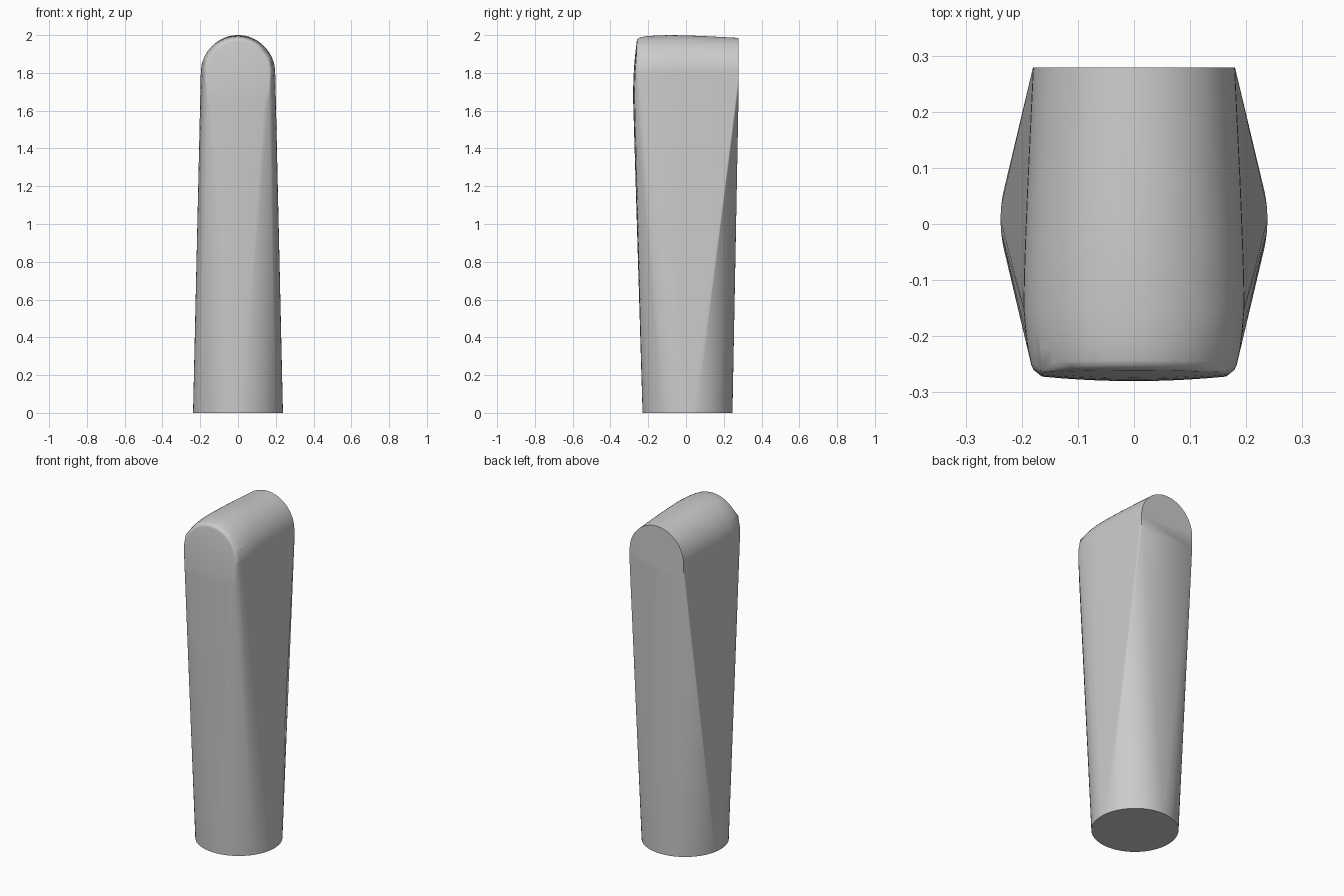
import bpy, bmesh, math

cube = bpy.data.objects.get("Cube")
if cube:
    bpy.data.objects.remove(cube, do_unlink=True)

SPRING = 1.8  # height where the rounded top begins


def front_y(x, z):
    """Gently bowed front that leans back near the top."""
    return -0.28 + 0.3 * x * x + 0.23 * max(0, z - 1.68) ** 2


def arch(half_width, top, steps=32):
    """Points of a half ellipse across the width."""
    for i in range(steps + 1):
        a = math.pi * i / steps
        yield half_width * math.cos(a), SPRING + (top - SPRING) * math.sin(a)


bm = bmesh.new()

# Round foot
for i in range(64):
    a = 2 * math.pi * i / 64
    bm.verts.new((0.238 * math.cos(a), 0.008 + 0.238 * math.sin(a), 0))

# Rounded roof: flat back end, then the crowned middle
for y, half_width, top in [(0.279, 0.18, 1.985), (0.07, 0.19, 1.996),
                           (-0.03, 0.194, 1.999), (-0.09, 0.196, 2.0),
                           (-0.15, 0.197, 1.998)]:
    for x, z in arch(half_width, top):
        bm.verts.new((x, y, z))

# Softened rim around the front panel
for inset, half_width, top in [(0.0, 0.164, 1.968), (0.002, 0.172, 1.977),
                               (0.007, 0.179, 1.984), (0.015, 0.183, 1.988),
                               (0.04, 0.189, 1.993), (0.07, 0.193, 1.996)]:
    for x, z in arch(half_width, top):
        bm.verts.new((x, front_y(x, z) + inset, z))

# Curved front panel
for row in range(6):
    z = 1.66 + 0.045 * row
    for col in range(-6, 7):
        x = 0.164 * col / 6
        bm.verts.new((x, front_y(x, z), z))

# Lower corners of the flat back panel
for x in (-0.18, 0.18):
    bm.verts.new((x, 0.279, 1.72))

# Skin the sections into one tapering solid
hull = bmesh.ops.convex_hull(bm, input=bm.verts[:])
loose = {g for g in hull["geom_interior"] + hull["geom_unused"]
         if isinstance(g, bmesh.types.BMVert)}
bmesh.ops.delete(bm, geom=list(loose), context="VERTS")
bmesh.ops.dissolve_limit(bm, angle_limit=math.radians(0.1),
                         verts=bm.verts[:], edges=bm.edges[:])
bmesh.ops.recalc_face_normals(bm, faces=bm.faces[:])

mesh = bpy.data.meshes.new("tapered_post")
bm.to_mesh(mesh)
bm.free()
post = bpy.data.objects.new("tapered_post", mesh)
bpy.context.collection.objects.link(post)

# Plain grey finish
grey = bpy.data.materials.new("plain_grey")
grey.use_nodes = True
color = (0.6, 0.6, 0.6, 1)
grey.diffuse_color = color
grey.node_tree.nodes["Principled BSDF"].inputs["Base Color"].default_value = color
mesh.materials.append(grey)

# Smooth skin with crisp foot and back edges
bpy.ops.object.select_all(action="DESELECT")
post.select_set(True)
bpy.context.view_layer.objects.active = post
bpy.ops.object.shade_smooth_by_angle(angle=math.radians(30))
weighted = post.modifiers.new("even_shading", "WEIGHTED_NORMAL")
weighted.keep_sharp = True
